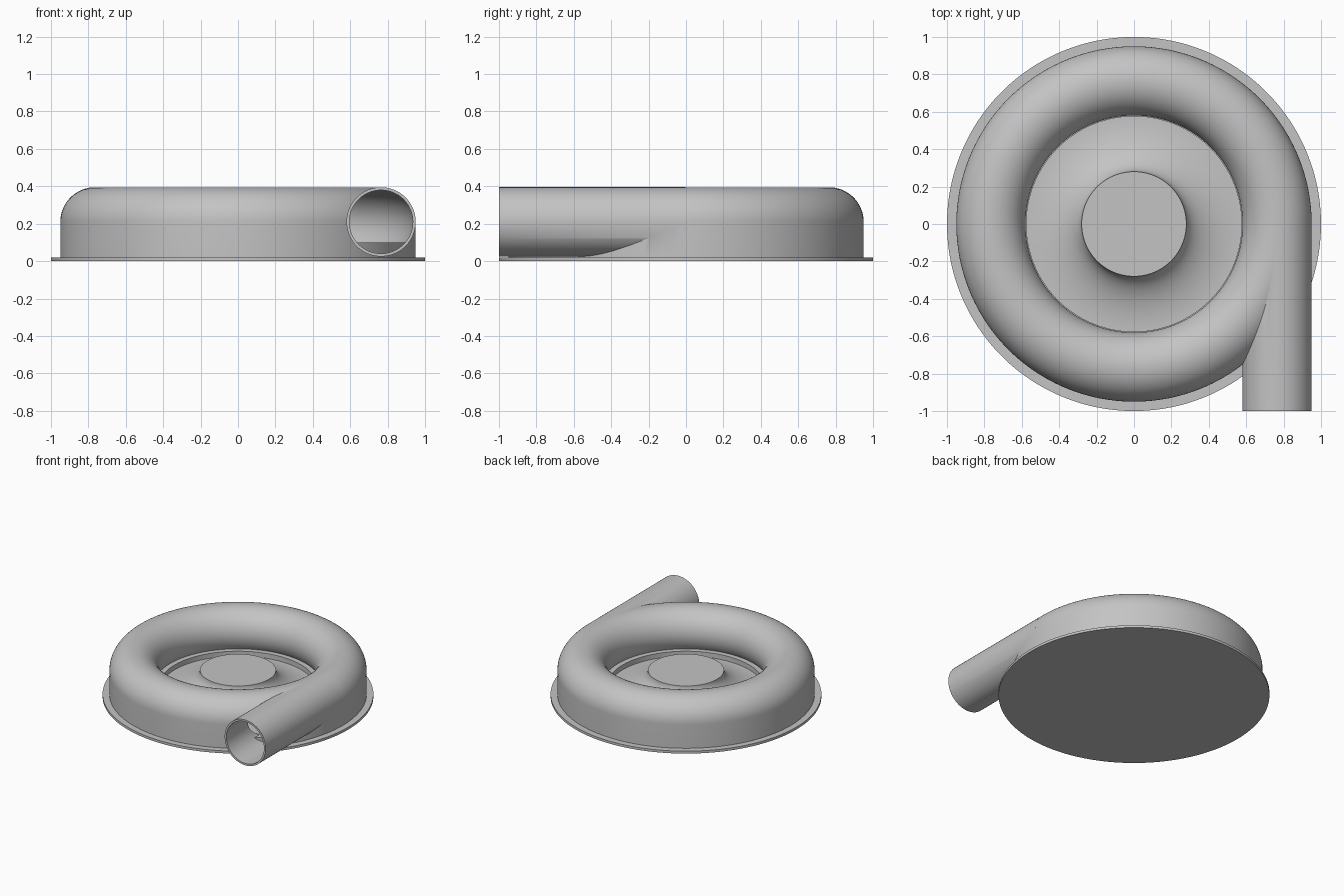
import bpy, bmesh, math
from mathutils import Matrix

cube = bpy.data.objects.get("Cube")
if cube:
    bpy.data.objects.remove(cube, do_unlink=True)

# One plain grey for the whole casting
grey = bpy.data.materials.new("plain grey")
grey.use_nodes = True
colour = (0.55, 0.55, 0.55, 1)
grey.diffuse_color = colour
grey.node_tree.nodes["Principled BSDF"].inputs["Base Color"].default_value = colour

RING, PIPE, BORE, MID = 0.765, 0.185, 0.17, 0.21   # ring radius, pipe radii, pipe centre height
FLOOR = 0.10


def add_object(name, bm):
    bmesh.ops.remove_doubles(bm, verts=bm.verts, dist=1e-5)
    bmesh.ops.recalc_face_normals(bm, faces=bm.faces)
    mesh = bpy.data.meshes.new(name)
    bm.to_mesh(mesh)
    bm.free()
    mesh.materials.append(grey)
    obj = bpy.data.objects.new(name, mesh)
    bpy.context.collection.objects.link(obj)
    return obj


def lathe(name, profile, steps=144):
    """Turn a closed (radius, height) outline around the z axis."""
    bm = bmesh.new()
    rings = []
    for i in range(steps):
        a = math.tau * (i + 0.5) / steps
        rings.append([bm.verts.new((r * math.cos(a), r * math.sin(a), z)) for r, z in profile])
    n = len(profile)
    for i in range(steps):
        p, q = rings[i], rings[(i + 1) % steps]
        for j in range(n):
            k = (j + 1) % n
            if profile[j][0] == 0 and profile[k][0] == 0:
                continue
            corners = [p[j], q[j], q[k], p[k]]
            if profile[j][0] == 0:
                corners.remove(q[j])
            if profile[k][0] == 0:
                corners.remove(q[k])
            bm.faces.new(corners)
    return add_object(name, bm)


def pipe(name, radius, y0, y1):
    bm = bmesh.new()
    place = Matrix.Translation((RING, (y0 + y1) / 2, MID)) @ Matrix.Rotation(math.pi / 2, 4, 'X')
    bmesh.ops.create_cone(bm, cap_ends=True, segments=96, radius1=radius, radius2=radius,
                          depth=y1 - y0, matrix=place)
    return add_object(name, bm)


def arc(radius, start, end, steps):
    angles = [math.radians(start + (end - start) * i / steps) for i in range(steps + 1)]
    return [(RING + radius * math.cos(a), MID + radius * math.sin(a)) for a in angles]


def combine(target, tool, operation):
    mod = target.modifiers.new("combine", 'BOOLEAN')
    mod.operation, mod.solver, mod.object = operation, 'EXACT', tool
    bpy.context.view_layer.update()
    graph = bpy.context.evaluated_depsgraph_get()
    mesh = bpy.data.meshes.new_from_object(target.evaluated_get(graph))
    target.modifiers.clear()
    target.data = mesh
    bpy.data.objects.remove(tool, do_unlink=True)


# Base flange
flange = lathe("base_flange", [(0, 0), (1, 0), (1, 0.02), (0, 0.02)])

# Volute: round-topped ring with a straight outer wall
outline = arc(PIPE, 0, 218, 48)
shell = lathe("volute_housing", [(outline[-1][0], 0.015), (RING + PIPE, 0.015)] + outline)

# Tangential outlet pipe, then hollow out the pipe and the ring channel
combine(shell, pipe("outlet_pipe", PIPE, -1, -0.003), 'UNION')
combine(shell, lathe("channel_cutter", arc(BORE, 0, 360, 64)[:-1]), 'DIFFERENCE')
combine(shell, pipe("bore_cutter", BORE - 0.0005, -1.1, 0.005), 'DIFFERENCE')

# Channel floor
floor = lathe("channel_floor", [(0.575, 0.015), (0.945, 0.015), (0.945, FLOOR), (0.575, FLOOR)])

# Hub with a concave flare running out to the recessed floor
flare = []
for i in range(25):
    a = math.pi / 2 * i / 24
    flare.append((0.58 - 0.30 * math.cos(a), 0.215 - 0.155 * math.sin(a)))
hub = lathe("flared_hub", [(0, 0.015), (0, 0.215)] + flare + [(0.58, 0.015)])

# Smooth curved faces, crisp rims
bpy.ops.object.select_all(action='DESELECT')
for obj in (flange, shell, floor, hub):
    obj.select_set(True)
bpy.context.view_layer.objects.active = shell
bpy.ops.object.shade_smooth_by_angle(angle=math.radians(30))
